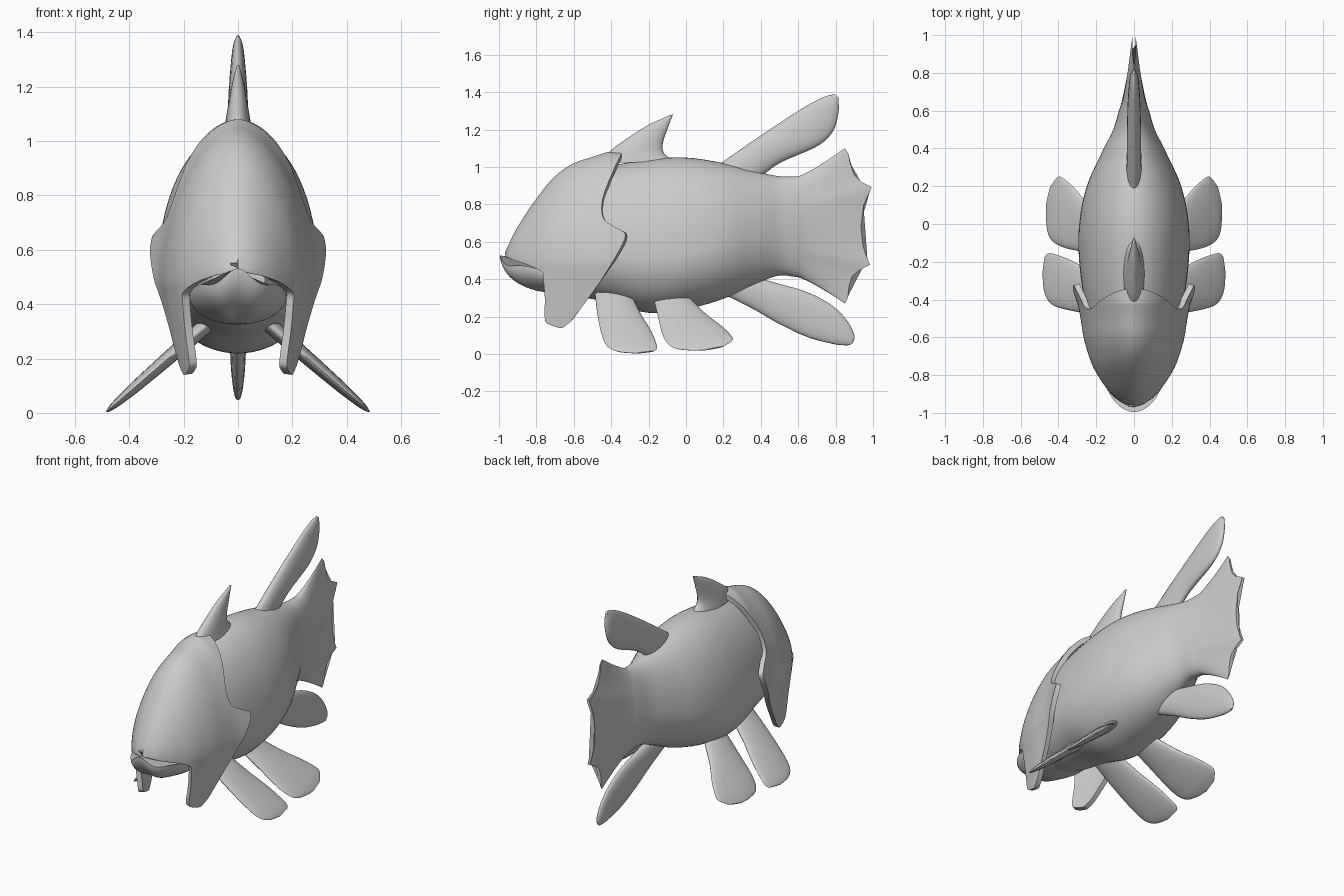
import bpy, math

if "Cube" in bpy.data.objects:
    bpy.data.objects.remove(bpy.data.objects["Cube"])

grey = bpy.data.materials.new("stone_grey")
grey.diffuse_color = (0.6, 0.6, 0.6, 1)
grey.use_nodes = True
grey.node_tree.nodes["Principled BSDF"].inputs["Base Color"].default_value = grey.diffuse_color


def at(table, s, soft=True):
    """Interpolate rows (key, value, ...) at key s, smoothly or linearly."""
    s = min(max(s, table[0][0]), table[-1][0])
    i = 0
    while i < len(table) - 2 and s > table[i + 1][0]:
        i += 1
    a, b = table[i], table[i + 1]
    h = b[0] - a[0]
    t = (s - a[0]) / h
    p, n = table[max(i - 1, 0)], table[min(i + 2, len(table) - 1)]
    out = []
    for k in range(1, len(a)):
        if soft:
            m0 = (b[k] - p[k]) / (b[0] - p[0]) * h
            m1 = (n[k] - a[k]) / (n[0] - a[0]) * h
            out.append((2*t**3 - 3*t*t + 1) * a[k] + (t**3 - 2*t*t + t) * m0
                       + (3*t*t - 2*t**3) * b[k] + (t**3 - t*t) * m1)
        else:
            out.append(a[k] + (b[k] - a[k]) * t)
    return out if len(out) > 1 else out[0]


def make(name, rows, closed=True, angle=50, mirror=False, thickness=0):
    """Skin a grid of points; closed rows are rings with capped ends."""
    n = len(rows[0])
    faces = []
    for i in range(len(rows) - 1):
        for j in range(n if closed else n - 1):
            k = (j + 1) % n
            faces.append((i*n + j, i*n + k, (i+1)*n + k, (i+1)*n + j))
    if closed:
        faces.append(tuple(range(n))[::-1])
        faces.append(tuple((len(rows) - 1) * n + j for j in range(n)))
    mesh = bpy.data.meshes.new(name)
    mesh.from_pydata([p for r in rows for p in r], [], faces)
    mesh.materials.append(grey)
    obj = bpy.data.objects.new(name, mesh)
    bpy.context.collection.objects.link(obj)
    bpy.ops.object.select_all(action='DESELECT')
    bpy.context.view_layer.objects.active = obj
    obj.select_set(True)
    if closed:
        bpy.ops.object.mode_set(mode='EDIT')
        bpy.ops.mesh.select_all(action='SELECT')
        bpy.ops.mesh.normals_make_consistent(inside=False)
        bpy.ops.object.mode_set(mode='OBJECT')
    if mirror:
        obj.modifiers.new("mirror", 'MIRROR')
    if thickness:
        sol = obj.modifiers.new("shell", 'SOLIDIFY')
        sol.thickness, sol.offset = thickness, -1
    if obj.modifiers:
        bpy.ops.object.convert(target='MESH')
    bpy.ops.object.shade_smooth_by_angle(angle=math.radians(angle))
    return obj


def ring(y, top, bot, hw, low, n=72):
    """Egg-shaped upright section, widest at fraction low of its height."""
    zc = bot + low * (top - bot)
    pts = []
    for j in range(n):
        a = 2 * math.pi * j / n
        c = math.cos(a)
        pts.append((hw * math.sin(a), y, zc + c * ((top - zc) if c > 0 else (zc - bot))))
    return pts


# Body: y, top, bottom, half width
BODY = [(-0.84, 0.66, 0.40, 0.10), (-0.75, 0.80, 0.35, 0.16), (-0.6, 0.94, 0.31, 0.22),
        (-0.42, 1.00, 0.28, 0.26), (-0.2, 1.04, 0.22, 0.29), (0, 1.05, 0.24, 0.29),
        (0.2, 1.02, 0.295, 0.25), (0.4, 0.97, 0.385, 0.16), (0.5, 0.95, 0.42, 0.11),
        (0.6, 0.95, 0.41, 0.08)]
rows = []
for i in range(49):
    y = -0.84 + 1.44 * i / 48
    rows.append(ring(y, *at(BODY, y), 0.36 + 0.1 * max(0, y / 0.6)))

# Tail: the body flattens and stretches to a scalloped rear edge (z, y)
TAIL = [(0.27, 0.85), (0.30, 0.865), (0.36, 0.87), (0.42, 0.89), (0.45, 0.93), (0.475, 0.985),
        (0.52, 0.965), (0.58, 0.945), (0.68, 0.935), (0.8, 0.95), (0.86, 0.98), (0.89, 0.998),
        (0.91, 0.95), (0.94, 0.91), (0.98, 0.89), (1.03, 0.875), (1.07, 0.87), (1.1, 0.848)]
for i in range(1, 21):
    t = i / 20
    top, bot = 0.95 + 0.15 * t**1.2, 0.41 - 0.14 * t**1.2
    sec = ring(0, top, bot, 0.08 - 0.07 * t**0.8, 0.46 + 0.04 * t)
    rows.append([(x, 0.6 + t * (at(TAIL, 0.27 + 0.83 * (z - bot) / (top - bot), False) - 0.6), z)
                 for x, _, z in sec])
make("body_and_tail", rows)

# Head shell: front and rear limits by height, ridge height and width by y
FRONT = [(0.14, -0.68), (0.16, -0.74), (0.19, -0.755), (0.3, -0.755), (0.42, -0.765),
         (0.44, -0.77), (0.47, -0.83), (0.495, -0.9), (0.52, -0.965), (0.58, -0.95),
         (0.68, -0.9), (0.83, -0.8), (0.95, -0.7), (1.02, -0.6), (1.06, -0.48), (1.08, -0.42)]
BACK = [(0.14, -0.66), (0.17, -0.62), (0.22, -0.58), (0.4, -0.45), (0.55, -0.36),
        (0.62, -0.327), (0.65, -0.33), (0.68, -0.38), (0.71, -0.43), (0.76, -0.45),
        (0.85, -0.44), (1.0, -0.38), (1.08, -0.34)]
RIDGE = [(y, z) for z, y in FRONT[8:]]
WIDTH = [(-0.97, 0.02), (-0.94, 0.075), (-0.9, 0.12), (-0.85, 0.16), (-0.76, 0.215),
         (-0.68, 0.245), (-0.6, 0.267), (-0.5, 0.283), (-0.42, 0.3), (-0.33, 0.335)]


def head_x(y, z):
    q = min(max((z - 0.5) / max(at(RIDGE, y) - 0.5, 0.02), 0), 1)
    x = at(WIDTH, y) * max(1 - q**1.7, 0)**0.55
    return x * (1 - 0.2 * max(0, (0.48 - z) / 0.34))


rows = []
for i in range(91):
    z = 0.14 + 0.94 * math.sin(math.pi / 2 * i / 90) ** 1.1
    f, b = at(FRONT, z), at(BACK, z)
    row = []
    for j in range(37):
        y = f + (b - f) * (j / 36) ** 1.7
        row.append((0 if j == 0 and z >= 0.52 else head_x(y, z), y, z))
    rows.append(row)
make("head_shell", rows, closed=False, angle=45, mirror=True, thickness=0.03)

# Lower jaw: rounded scoop with a wavy lip
rows = []
for i in range(21):
    r = math.sin(math.pi / 2 * max(i, 0.1) / 20)
    row = []
    for j in range(64):
        a = 2 * math.pi * j / 64
        front = max(math.cos(a), 0)
        lip = 0.43 + 0.06 * front + 0.03 * front**20 + 0.012 * math.cos(6 * a) * front
        z = 0.325 + (lip - 0.325) * (1 - math.sqrt(max(1 - r * r, 0)))
        row.append((0.18 * r * math.sin(a), -0.68 - 0.315 * r * math.cos(a), z))
    rows.append(row)
make("lower_jaw", rows, angle=60)


def fin(name, stations, slope=None, side=1):
    """Blade from stations (y1, z1, y2, z2, half thickness); slope leans it sideways."""
    table = [(i, *s) for i, s in enumerate(stations)]
    last, rows = len(stations) - 1, []
    nx, nz = (1, 0)
    if slope:
        length = math.hypot(1, slope)
        nx, nz = 1 / length, slope / length
    steps = last * 6
    for i in range(steps + 1):
        y1, z1, y2, z2, th = at(table, last * i / steps)
        row = []
        for j in range(24):
            a = 2 * math.pi * j / 24
            c, s = 0.5 - 0.5 * math.cos(a), th * math.sin(a)
            y, z = y1 + (y2 - y1) * c, z1 + (z2 - z1) * c
            x = 0.12 + (0.32 - z) * slope if slope else 0
            row.append((side * (x + s * nx), y, max(z + s * nz, 0)))
        rows.append(row)
    make(name, rows, angle=60)


# Fins along the centre line
fin("head_crest", [(-0.47, 1.02, -0.06, 1.03, 0.055), (-0.40, 1.09, -0.115, 1.07, 0.045),
                   (-0.34, 1.135, -0.125, 1.12, 0.037), (-0.21, 1.22, -0.10, 1.2, 0.022),
                   (-0.085, 1.277, -0.07, 1.28, 0.005)])
fin("rear_dorsal_fin", [(0.13, 0.98, 0.38, 0.93, 0.04), (0.3, 1.10, 0.5, 1.02, 0.038),
                        (0.5, 1.235, 0.7, 1.11, 0.035), (0.65, 1.33, 0.785, 1.19, 0.028),
                        (0.74, 1.375, 0.815, 1.29, 0.02), (0.795, 1.39, 0.815, 1.37, 0.007)])
fin("anal_fin", [(0.3, 0.43, 0.18, 0.33, 0.035), (0.5, 0.375, 0.36, 0.24, 0.033),
                 (0.65, 0.33, 0.5, 0.16, 0.03), (0.78, 0.26, 0.65, 0.09, 0.026),
                 (0.86, 0.18, 0.78, 0.055, 0.02), (0.9, 0.10, 0.84, 0.047, 0.013),
                 (0.893, 0.06, 0.875, 0.047, 0.006)])

# Paired belly fins
for side, label in ((1, "right"), (-1, "left")):
    fin("front_belly_fin_" + label,
        [(-0.49, 0.36, -0.31, 0.36, 0.03), (-0.475, 0.22, -0.25, 0.23, 0.026),
         (-0.45, 0.10, -0.19, 0.13, 0.022), (-0.42, 0.04, -0.16, 0.06, 0.016),
         (-0.36, 0.012, -0.155, 0.03, 0.01), (-0.27, 0.003, -0.17, 0.015, 0.004)],
        1.15, side)
    fin("rear_belly_fin_" + label,
        [(-0.19, 0.36, -0.02, 0.34, 0.03), (-0.15, 0.2, 0.1, 0.22, 0.026),
         (-0.12, 0.09, 0.19, 0.15, 0.022), (-0.07, 0.035, 0.245, 0.095, 0.016),
         (0.02, 0.02, 0.245, 0.07, 0.01), (0.1, 0.02, 0.2, 0.04, 0.004)],
        1.15, side)
